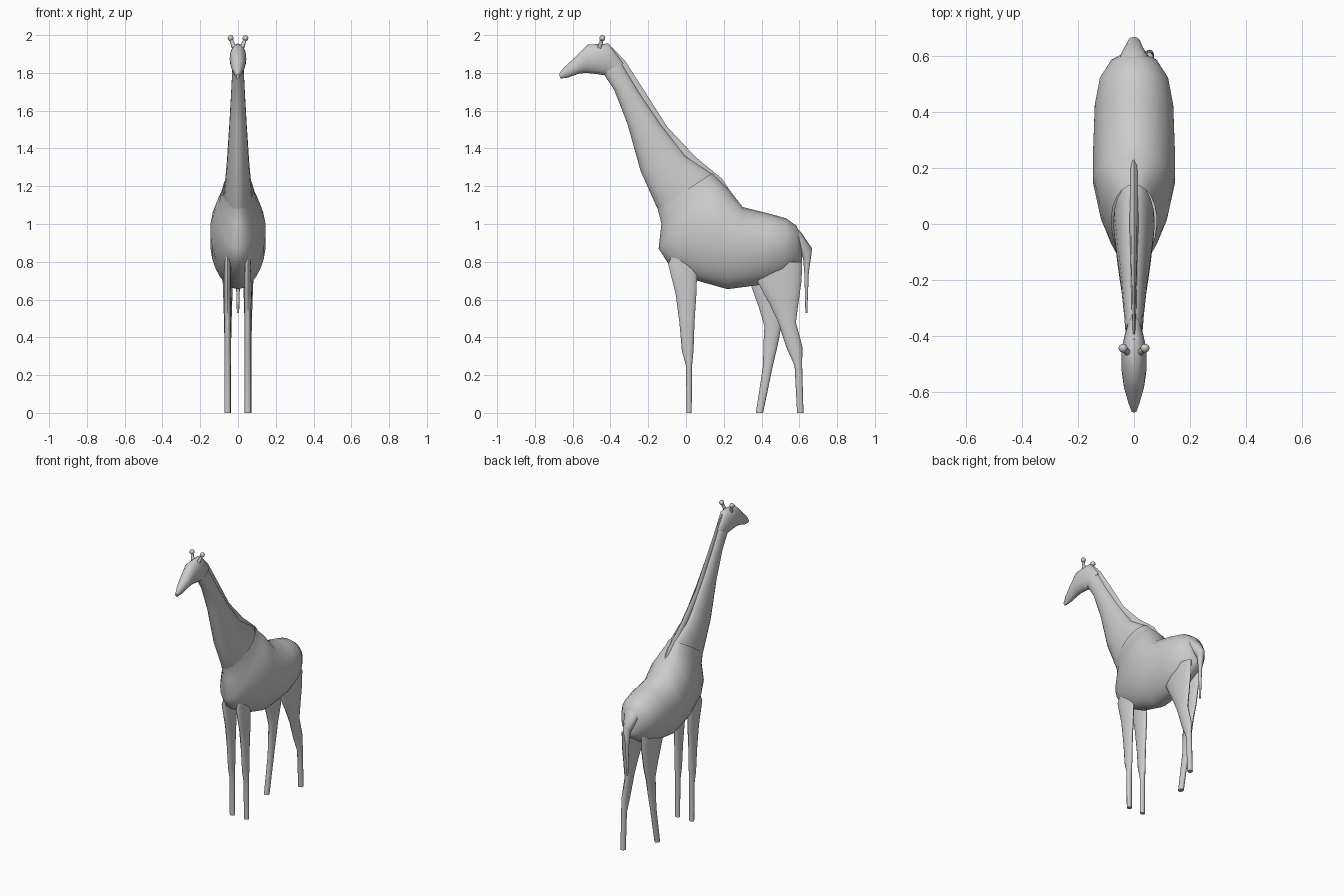
import bpy, bmesh, math
from mathutils import Vector


def loft(name, rows, x=0.0, sides=20, egg=0.0, caps=(True, True)):
    """Skin of oval rings; each row is (top y, top z, bottom y, bottom z, half width)."""
    bm = bmesh.new()
    rings = []
    for ty, tz, by, bz, w in rows:
        ring = []
        for i in range(sides):
            a = 2 * math.pi * i / sides
            c = math.cos(a)
            ring.append(bm.verts.new((x + w * math.sin(a) * (1 + egg * c),
                                      (ty + by) / 2 + c * (ty - by) / 2,
                                      (tz + bz) / 2 + c * (tz - bz) / 2)))
        rings.append(ring)
    for r, s in zip(rings, rings[1:]):
        for i in range(sides):
            j = (i + 1) % sides
            bm.faces.new((r[i], r[j], s[j], s[i]))
    if caps[0]:
        bm.faces.new(rings[0])
    if caps[1]:
        bm.faces.new(rings[-1])
    return finish(name, bm)


def finish(name, bm):
    bmesh.ops.recalc_face_normals(bm, faces=bm.faces)
    mesh = bpy.data.meshes.new(name)
    bm.to_mesh(mesh)
    bm.free()
    ob = bpy.data.objects.new(name, mesh)
    bpy.context.collection.objects.link(ob)
    bpy.ops.object.select_all(action='DESELECT')
    ob.select_set(True)
    bpy.context.view_layer.objects.active = ob
    bpy.ops.object.shade_smooth_by_angle(angle=math.radians(50))
    return ob


def leg(name, x, rows):
    """Rows are (front y, back y, z, half width)."""
    return loft(name, [(f, z, b, z, w) for f, b, z, w in rows], x, 14)


# Body, rump to neck opening
loft("body", [
    (0.61, 0.94, 0.615, 0.80, 0.03), (0.585, 0.99, 0.59, 0.77, 0.08),
    (0.53, 1.03, 0.51, 0.715, 0.122), (0.44, 1.055, 0.41, 0.68, 0.14),
    (0.30, 1.09, 0.22, 0.655, 0.146), (0.23, 1.18, 0.06, 0.70, 0.146),
    (0.19, 1.22, -0.09, 0.785, 0.125), (0.165, 1.245, -0.145, 0.87, 0.102),
    (0.15, 1.26, -0.13, 1.00, 0.088), (0.14, 1.27, -0.15, 1.08, 0.08)],
    sides=24, egg=0.12, caps=(True, False))

# Neck
loft("neck", [
    (0.15, 1.25, -0.14, 1.06, 0.074), (0.13, 1.275, -0.155, 1.09, 0.073),
    (0.0, 1.36, -0.24, 1.28, 0.06), (-0.13, 1.525, -0.31, 1.53, 0.046),
    (-0.25, 1.70, -0.38, 1.71, 0.036), (-0.34, 1.85, -0.44, 1.80, 0.03)])

# Mane, a thin strip along the back of the neck
loft("mane", [
    (0.25, 1.15, 0.235, 1.13, 0.012), (0.19, 1.24, 0.15, 1.18, 0.016),
    (0.05, 1.355, 0.01, 1.31, 0.016), (-0.10, 1.515, -0.15, 1.47, 0.014),
    (-0.22, 1.705, -0.28, 1.67, 0.01), (-0.32, 1.86, -0.38, 1.83, 0.008),
    (-0.39, 1.935, -0.41, 1.89, 0.006)], sides=8)

# Head, nape to muzzle
loft("head", [
    (-0.33, 1.85, -0.43, 1.79, 0.025), (-0.375, 1.91, -0.445, 1.79, 0.036),
    (-0.41, 1.955, -0.48, 1.795, 0.044), (-0.52, 1.95, -0.53, 1.80, 0.044),
    (-0.595, 1.875, -0.57, 1.795, 0.036), (-0.645, 1.83, -0.625, 1.775, 0.021),
    (-0.672, 1.795, -0.665, 1.77, 0.009)])

# Tail, broad root to thin tip
loft("tail", [
    (0.54, 1.02, 0.53, 0.93, 0.06), (0.61, 0.955, 0.59, 0.88, 0.05),
    (0.668, 0.87, 0.62, 0.82, 0.024), (0.65, 0.74, 0.627, 0.73, 0.012),
    (0.642, 0.53, 0.632, 0.53, 0.006)], sides=12)

# Legs: front pair stands square, hind pair is mid-stride
front = [(0.003, 0.03, 0, 0.017), (0.0, 0.032, 0.25, 0.017), (-0.022, 0.04, 0.33, 0.018),
         (-0.035, 0.045, 0.48, 0.018), (-0.055, 0.055, 0.63, 0.019),
         (-0.095, 0.06, 0.79, 0.018), (-0.06, 0.055, 0.86, 0.015)]
leg("front_leg_right", 0.052, front)
leg("front_leg_left", -0.055, front)
leg("hind_leg_right", 0.054, [
    (0.588, 0.622, 0, 0.017), (0.575, 0.615, 0.25, 0.017), (0.53, 0.616, 0.35, 0.018),
    (0.488, 0.582, 0.48, 0.02), (0.44, 0.595, 0.58, 0.023), (0.375, 0.612, 0.70, 0.028),
    (0.38, 0.615, 0.80, 0.028)])
leg("hind_leg_left", -0.054, [
    (0.37, 0.408, 0, 0.017), (0.408, 0.46, 0.25, 0.017), (0.41, 0.486, 0.36, 0.018),
    (0.415, 0.505, 0.46, 0.02), (0.385, 0.535, 0.56, 0.023), (0.335, 0.56, 0.70, 0.028),
    (0.35, 0.56, 0.80, 0.028)])

# Horns with round tips
for side, s in (("right", 1), ("left", -1)):
    bm = bmesh.new()
    a, b = Vector((s * 0.022, -0.458, 1.935)), Vector((s * 0.039, -0.443, 1.984))
    d = b - a
    m = d.to_track_quat('Z', 'Y').to_matrix().to_4x4()
    m.translation = (a + b) / 2
    bmesh.ops.create_cone(bm, cap_ends=True, segments=10, radius1=0.012, radius2=0.008,
                          depth=d.length, matrix=m)
    m.translation = b
    bmesh.ops.create_uvsphere(bm, u_segments=12, v_segments=8, radius=0.016, matrix=m)
    finish("horn_" + side, bm)
